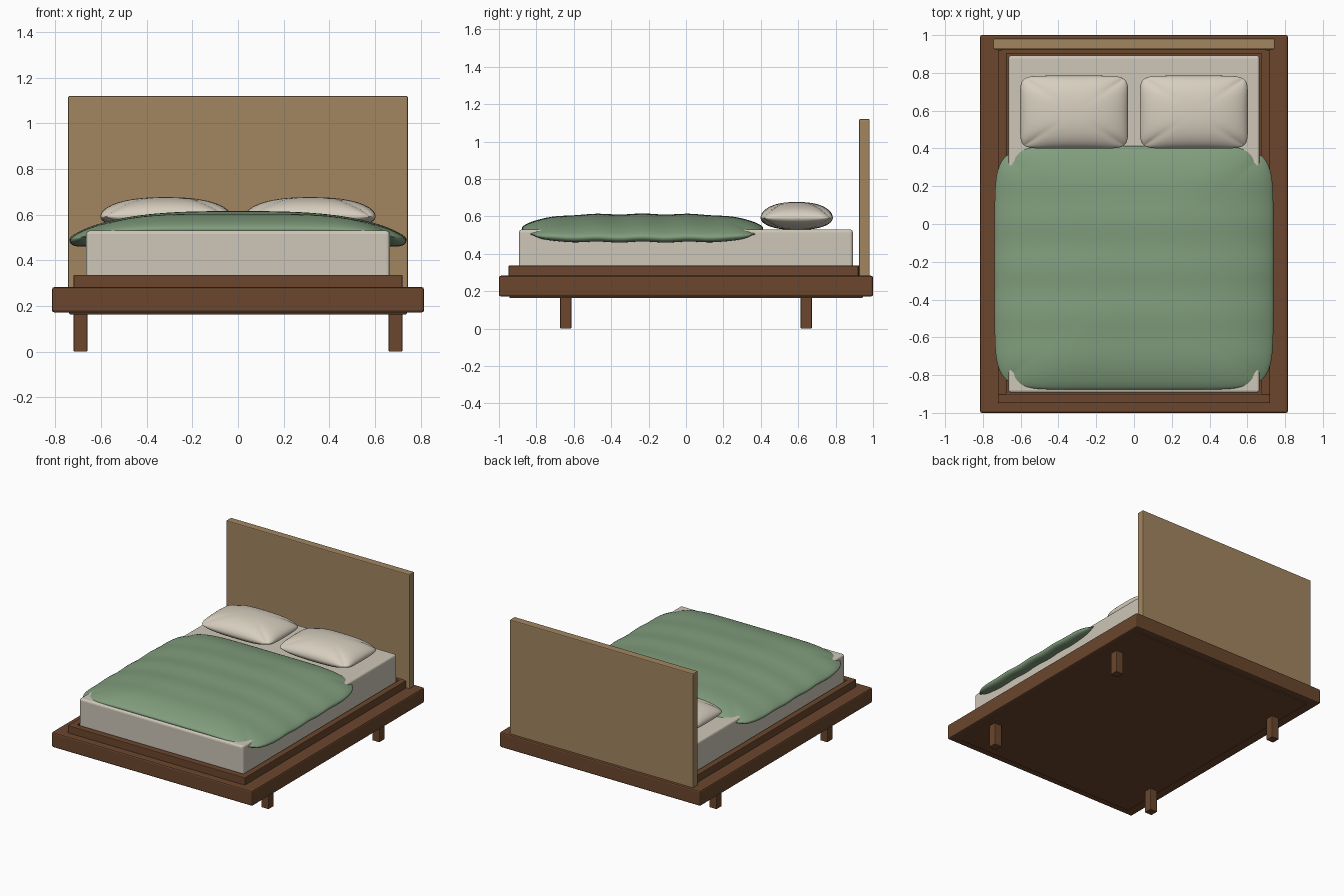
import bpy, bmesh, math

if "Cube" in bpy.data.objects:
    bpy.data.objects.remove(bpy.data.objects["Cube"])


def material(name, rgb):
    m = bpy.data.materials.new(name)
    m.diffuse_color = (*rgb, 1)
    m.use_nodes = True
    m.node_tree.nodes["Principled BSDF"].inputs["Base Color"].default_value = m.diffuse_color
    return m


BROWN = material("walnut_brown", (0.145, 0.062, 0.027))
TAN = material("headboard_tan", (0.36, 0.24, 0.118))
CREAM = material("mattress_cream", (0.62, 0.57, 0.48))
IVORY = material("pillow_ivory", (0.68, 0.62, 0.52))
GREEN = material("sage_green", (0.22, 0.34, 0.205))


def finish(name, bm, mat):
    bmesh.ops.recalc_face_normals(bm, faces=bm.faces)
    me = bpy.data.meshes.new(name)
    bm.to_mesh(me)
    bm.free()
    ob = bpy.data.objects.new(name, me)
    bpy.context.collection.objects.link(ob)
    me.materials.append(mat)
    return ob


def box(name, lo, hi, mat, bevel=0.006, segments=2):
    bm = bmesh.new()
    bmesh.ops.create_cube(bm, size=1)
    for v in bm.verts:
        v.co = [(lo[i] + hi[i]) / 2 + v.co[i] * (hi[i] - lo[i]) for i in range(3)]
    ob = finish(name, bm, mat)
    mod = ob.modifiers.new("edge_rounding", 'BEVEL')
    mod.width = bevel
    mod.segments = segments
    return ob


def cushion(name, centre, half, mid, up, down, k, mat, n=40):
    """Closed soft slab: rounded-rectangle outline, mid(u, v) height, puffed up and down."""
    bm = bmesh.new()
    ts = [math.sin(math.pi / 2 * (2 * i / n - 1)) for i in range(n + 1)]
    layers = [{}, {}]
    for i, a in enumerate(ts):
        for j, b in enumerate(ts):
            norm = (abs(a) ** 8 + abs(b) ** 8) ** 0.125
            f = max(abs(a), abs(b)) / norm if norm > 1e-9 else 1
            u, v = a * f, b * f
            x, y = centre[0] + half[0] * u, centre[1] + half[1] * v
            puff = math.sqrt(max(0, (1 - abs(a) ** k) * (1 - abs(b) ** k)))
            z = mid(u, v)
            layers[0][i, j] = bm.verts.new((x, y, z + up * puff))
            rim = i in (0, n) or j in (0, n)
            layers[1][i, j] = layers[0][i, j] if rim else bm.verts.new((x, y, z - down * puff))
    for g in layers:
        for i in range(n):
            for j in range(n):
                bm.faces.new((g[i, j], g[i + 1, j], g[i + 1, j + 1], g[i, j + 1]))
    for face in bm.faces:
        face.smooth = True
    return finish(name, bm, mat)


# Platform and legs
box("platform", (-0.815, -1, 0.172), (0.815, 1, 0.283), BROWN, 0.01)
for sx, side in ((-1, "left"), (1, "right")):
    for sy, end in ((-1, "front"), (1, "back")):
        x, y = sx * 0.69, sy * 0.643
        box(f"{end}_{side}_leg", (x - 0.03, y - 0.03, 0), (x + 0.03, y + 0.03, 0.18), BROWN, 0.004)

# Raised inner rails around the mattress, and the base panel below
for sx, side in ((-1, "left"), (1, "right")):
    xs = sorted((sx * 0.675, sx * 0.72))
    box(f"{side}_rail", (xs[0], -0.905, 0.25), (xs[1], 0.922, 0.337), BROWN, 0.004)
box("front_rail", (-0.72, -0.948, 0.25), (0.72, -0.9, 0.337), BROWN, 0.004)
box("back_rail", (-0.70, 0.902, 0.25), (0.70, 0.928, 0.337), BROWN, 0.004)
box("base_panel", (-0.74, -0.945, 0.164), (0.74, 0.945, 0.2), BROWN, 0.004)

# Headboard
box("headboard", (-0.745, 0.925, 0.27), (0.745, 0.982, 1.12), TAN, 0.006)

# Mattress
box("mattress", (-0.665, -0.893, 0.275), (0.665, 0.892, 0.53), CREAM, 0.015, 3)


# Duvet draped over the sides
def drape(u, v):
    wave = 0.003 * math.cos(2 * math.pi * v * 2.6) * (1 - v * v)
    return 0.583 - math.hypot(0.093 * abs(u) ** 3, 0.045 * abs(v) ** 4) + wave


cushion("duvet", (0, -0.232), (0.738, 0.645), drape, 0.03, 0.068, 8, GREEN, 56)

# Pillows
for sx, side in ((-1, "left"), (1, "right")):
    cushion(f"{side}_pillow", (sx * 0.317, 0.592), (0.286, 0.193),
            lambda u, v: 0.592, 0.085, 0.064, 2.4, IVORY)
